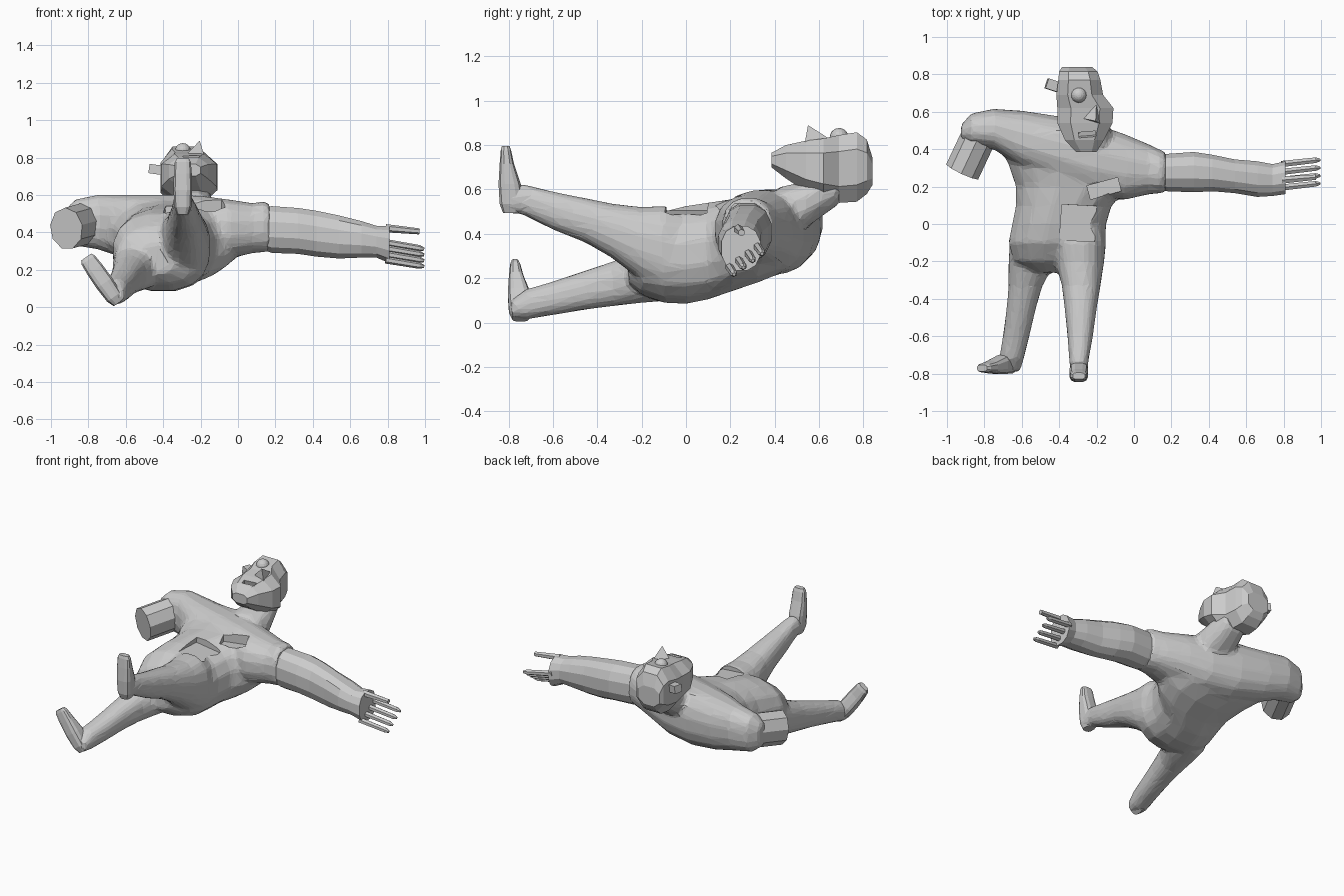
import bpy, bmesh, math
from mathutils import Matrix, Vector

ORDER = {'x': (0, 1, 2), 'y': (1, 0, 2), 'z': (2, 0, 1)}


def finish(name, bm):
    bmesh.ops.recalc_face_normals(bm, faces=bm.faces)
    me = bpy.data.meshes.new(name)
    bm.to_mesh(me)
    bm.free()
    ob = bpy.data.objects.new(name, me)
    bpy.context.collection.objects.link(ob)
    return ob


def loft(name, axis, rings, n=16, power=0.85, matrix=None):
    """Each ring: position on the axis, then low/high bounds of the two other axes."""
    bm = bmesh.new()
    k = math.cos(math.pi / n) ** power
    loops = []
    for p, a0, a1, b0, b1 in rings:
        loop = []
        for i in range(n):
            t = 2 * math.pi * (i + 0.5) / n
            c, s = math.cos(t), math.sin(t)
            u = math.copysign(abs(c) ** power, c) / k
            v = math.copysign(abs(s) ** power, s) / k
            co = [0, 0, 0]
            ia, ib, ic = ORDER[axis]
            co[ia] = p
            co[ib] = (a0 + a1) / 2 + u * (a1 - a0) / 2
            co[ic] = (b0 + b1) / 2 + v * (b1 - b0) / 2
            loop.append(bm.verts.new(co))
        loops.append(loop)
    for A, B in zip(loops, loops[1:]):
        for i in range(n):
            j = (i + 1) % n
            bm.faces.new((A[i], A[j], B[j], B[i]))
    bm.faces.new(loops[0])
    bm.faces.new(loops[-1])
    if matrix:
        bm.transform(matrix)
    return finish(name, bm)


def rod(name, p, q, r0, r1, n=6, squash=1.0):
    p, q = Vector(p), Vector(q)
    rot = (q - p).to_track_quat('Z', 'Y').to_matrix().to_4x4()
    bm = bmesh.new()
    bmesh.ops.create_cone(bm, cap_ends=True, segments=n, radius1=r0, radius2=r1, depth=(q - p).length,
                          matrix=Matrix.Translation((p + q) / 2) @ rot @ Matrix.Diagonal((squash, 1, 1, 1)))
    return finish(name, bm)


def box(name, loc, size, rot=(0, 0, 0)):
    bm = bmesh.new()
    m = Matrix.Translation(loc)
    for a, ax in zip(rot, 'XYZ'):
        m = m @ Matrix.Rotation(math.radians(a), 4, ax)
    bmesh.ops.create_cube(bm, size=1, matrix=m @ Matrix.Diagonal((*size, 1)))
    return finish(name, bm)


def modify(ob, kind, **props):
    m = ob.modifiers.new(kind, kind)
    for key, val in props.items():
        setattr(m, key, val)
    bpy.context.view_layer.objects.active = ob
    bpy.ops.object.modifier_apply(modifier=m.name)


def combine(ob, other, op):
    modify(ob, 'BOOLEAN', operation=op, object=other, solver='EXACT')
    bpy.data.objects.remove(other)


# Trunk, running from hips to chest
body = loft('body', 'y', [
    (-0.26, -0.53, -0.34, 0.18, 0.34), (-0.2, -0.64, -0.2, 0.125, 0.43),
    (-0.1, -0.67, -0.155, 0.09, 0.5), (0.0, -0.65, -0.15, 0.085, 0.525),
    (0.1, -0.63, -0.12, 0.105, 0.54), (0.2, -0.63, -0.02, 0.14, 0.555),
    (0.32, -0.67, 0.03, 0.18, 0.58), (0.42, -0.72, 0.0, 0.22, 0.595),
    (0.5, -0.74, -0.16, 0.28, 0.59)])
# Shoulder yoke, sloping across to the sleeve
shoulders = loft('shoulders', 'x', [
    (-0.925, 0.45, 0.53, 0.37, 0.52), (-0.87, 0.42, 0.59, 0.33, 0.575),
    (-0.75, 0.4, 0.615, 0.31, 0.6), (-0.6, 0.3, 0.605, 0.26, 0.6),
    (-0.4, 0.22, 0.575, 0.22, 0.6), (-0.2, 0.15, 0.53, 0.22, 0.595),
    (-0.05, 0.13, 0.48, 0.26, 0.575), (0.08, 0.16, 0.425, 0.29, 0.555),
    (0.14, 0.165, 0.395, 0.295, 0.565), (0.17, 0.17, 0.385, 0.3, 0.55)])
# Raised leg and lowered leg
leg_up = loft('raised_leg', 'y', [
    (-0.82, -0.335, -0.25, 0.495, 0.6), (-0.74, -0.345, -0.245, 0.49, 0.625),
    (-0.6, -0.355, -0.22, 0.42, 0.59), (-0.45, -0.37, -0.2, 0.36, 0.56),
    (-0.33, -0.385, -0.18, 0.29, 0.535), (-0.2, -0.42, -0.16, 0.19, 0.52),
    (-0.1, -0.44, -0.15, 0.13, 0.525), (0.0, -0.45, -0.17, 0.15, 0.5)])
leg_low = loft('lowered_leg', 'y', [
    (-0.79, -0.71, -0.61, 0.02, 0.1), (-0.72, -0.72, -0.59, 0.015, 0.15),
    (-0.6, -0.7, -0.56, 0.035, 0.185), (-0.45, -0.68, -0.525, 0.06, 0.235),
    (-0.33, -0.67, -0.49, 0.075, 0.275), (-0.2, -0.67, -0.42, 0.09, 0.33),
    (-0.08, -0.66, -0.4, 0.1, 0.42)])
neck = loft('neck', 'y', [
    (0.42, -0.38, -0.12, 0.36, 0.61), (0.53, -0.37, -0.13, 0.42, 0.635),
    (0.62, -0.355, -0.15, 0.485, 0.68), (0.69, -0.34, -0.17, 0.535, 0.7)], n=12)
for part in (shoulders, leg_up, leg_low, neck):
    combine(body, part, 'UNION')
# Blend the joins lightly, then bring back broad facets
modify(body, 'REMESH', mode='VOXEL', voxel_size=0.015)
modify(body, 'SMOOTH', factor=0.5, iterations=4)
modify(body, 'DECIMATE', ratio=0.08)


def foot(name, loc, tilt):
    return loft(name, 'z', [
        (0.0, -0.03, 0.03, -0.045, 0.03), (0.04, -0.045, 0.045, -0.06, 0.05),
        (0.13, -0.05, 0.05, -0.065, 0.035), (0.22, -0.048, 0.048, -0.06, 0.005),
        (0.28, -0.043, 0.043, -0.055, -0.008), (0.3, -0.032, 0.032, -0.05, -0.015)],
        n=12, power=0.65,
        matrix=Matrix.Translation(loc) @ Matrix.Rotation(math.radians(tilt), 4, 'Y'))


foot_up = foot('raised_foot', (-0.295, -0.78, 0.495), 0)
foot_low = foot('lowered_foot', (-0.64, -0.738, 0.022), -35)
# Cut-off sleeve on the short arm
stump = rod('short_arm', (-0.81, 0.51, 0.45), (-0.918, 0.28, 0.42), 0.113, 0.113, 9, 0.85)
for part in (foot_up, foot_low, stump):
    combine(body, part, 'UNION')
# Chest pocket and belly pocket recesses
combine(body, box('pocket_cut', (-0.16, 0.19, 0.56), (0.17, 0.075, 0.1), (0, 0, 15)), 'DIFFERENCE')
combine(body, box('belly_cut', (-0.295, 0.005, 0.54), (0.19, 0.19, 0.09), (0, 6, -3)), 'DIFFERENCE')

# Outstretched arm with hand
loft('long_arm', 'x', [
    (0.1, 0.19, 0.37, 0.32, 0.53), (0.18, 0.175, 0.375, 0.29, 0.54),
    (0.32, 0.17, 0.385, 0.285, 0.53), (0.42, 0.175, 0.37, 0.27, 0.515),
    (0.54, 0.165, 0.345, 0.26, 0.49), (0.66, 0.145, 0.335, 0.265, 0.46),
    (0.74, 0.15, 0.32, 0.265, 0.435), (0.81, 0.16, 0.335, 0.235, 0.435)], n=12)
for i in range(4):
    y, z = 0.215 + 0.042 * i, 0.217 + 0.031 * i
    rod('finger', (0.79, y - 0.02, z + 0.035), (0.97, y, z + 0.005), 0.019, 0.017)
    rod('fingertip', (0.97, y, z + 0.005), (0.995, y + 0.002, z), 0.017, 0.008)
rod('thumb', (0.79, 0.235, 0.422), (0.97, 0.25, 0.405), 0.022, 0.016)

# Faceted head
head = loft('head', 'y', [
    (0.385, -0.31, -0.2, 0.7, 0.765), (0.45, -0.37, -0.16, 0.65, 0.8),
    (0.54, -0.41, -0.115, 0.59, 0.82), (0.62, -0.41, -0.11, 0.56, 0.83),
    (0.69, -0.415, -0.165, 0.54, 0.845), (0.77, -0.405, -0.18, 0.545, 0.858),
    (0.815, -0.4, -0.195, 0.58, 0.825), (0.84, -0.385, -0.225, 0.62, 0.745)], n=8, power=0.75)
combine(head, box('mouth_cut', (-0.25, 0.475, 0.82), (0.09, 0.03, 0.09), (15, 0, 5)), 'DIFFERENCE')
# Nose wedge, single eye and ear
bm = bmesh.new()
v = [bm.verts.new(c) for c in ((-0.3, 0.57, 0.79), (-0.17, 0.53, 0.78), (-0.2, 0.66, 0.82), (-0.205, 0.55, 0.89))]
for a, b, c in ((0, 1, 2), (0, 1, 3), (1, 2, 3), (2, 0, 3)):
    bm.faces.new((v[a], v[b], v[c]))
finish('nose', bm)
bm = bmesh.new()
bmesh.ops.create_uvsphere(bm, u_segments=16, v_segments=10, radius=0.042,
                          matrix=Matrix.Translation((-0.295, 0.69, 0.835)))
finish('eye', bm)
box('ear', (-0.43, 0.74, 0.735), (0.08, 0.055, 0.05), (0, 8, -18))
